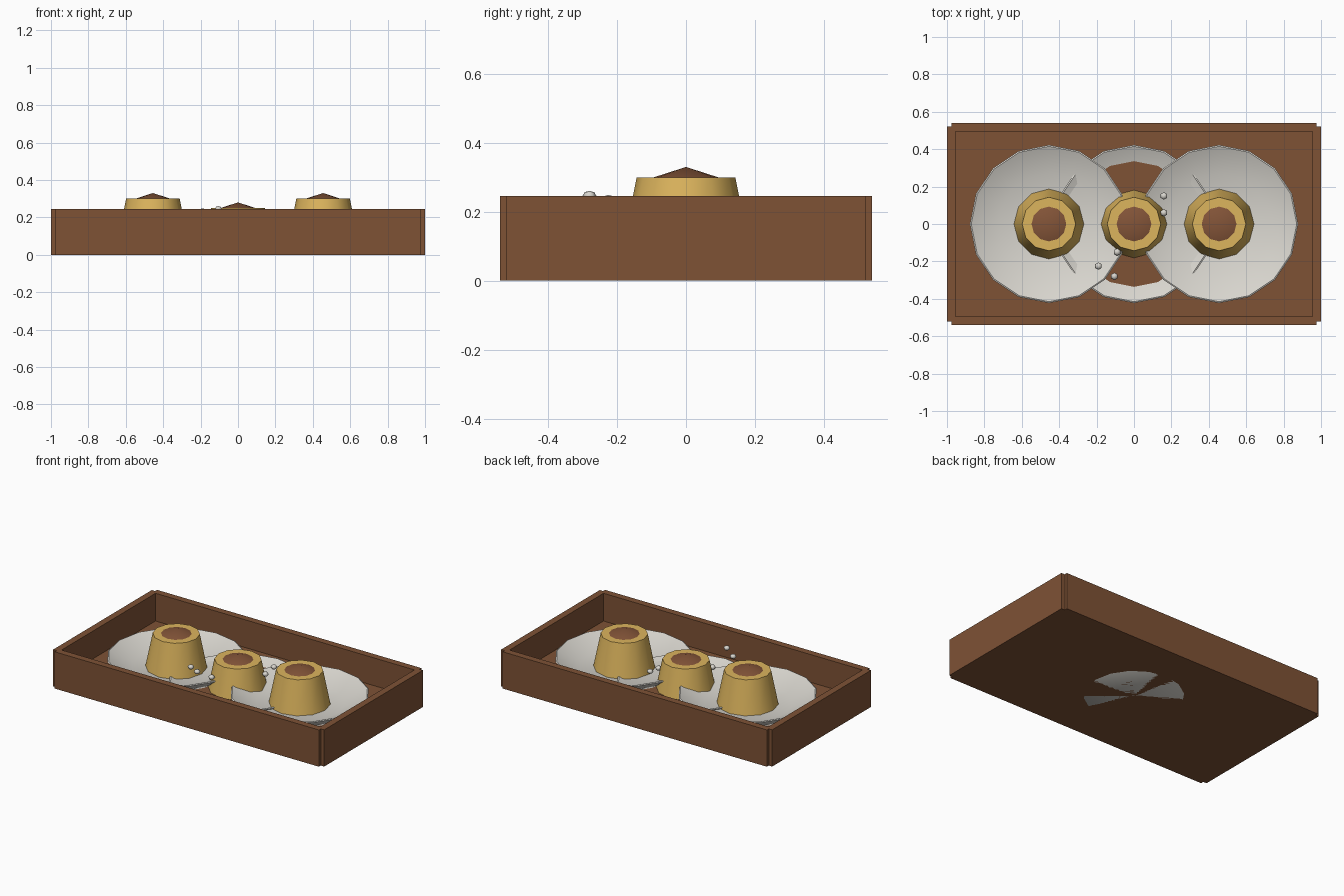
import bpy, bmesh, math

if "Cube" in bpy.data.objects:
    bpy.data.objects.remove(bpy.data.objects["Cube"])


def material(name, rgb):
    m = bpy.data.materials.new(name)
    m.diffuse_color = (*rgb, 1)
    m.use_nodes = True
    m.node_tree.nodes["Principled BSDF"].inputs["Base Color"].default_value = m.diffuse_color
    return m


WOOD = material("brown wood", (0.21, 0.085, 0.036))
CARAMEL = material("caramel brown", (0.23, 0.09, 0.04))
GOLD = material("custard gold", (0.72, 0.46, 0.11))
WHITE = material("porcelain white", (0.69, 0.67, 0.62))


def finish(bm, name, mat, loc=(0, 0, 0), smooth=0):
    bmesh.ops.recalc_face_normals(bm, faces=bm.faces)
    me = bpy.data.meshes.new(name)
    bm.to_mesh(me)
    bm.free()
    me.materials.append(mat)
    ob = bpy.data.objects.new(name, me)
    ob.location = loc
    bpy.context.collection.objects.link(ob)
    if smooth:
        bpy.ops.object.select_all(action='DESELECT')
        ob.select_set(True)
        bpy.context.view_layer.objects.active = ob
        bpy.ops.object.shade_smooth_by_angle(angle=math.radians(smooth))
    return ob


def box(name, x0, x1, y0, y1, z0, z1, mat):
    bm = bmesh.new()
    bmesh.ops.create_cube(bm, size=1)
    bmesh.ops.scale(bm, vec=(x1 - x0, y1 - y0, z1 - z0), verts=bm.verts)
    return finish(bm, name, mat, ((x0 + x1) / 2, (y0 + y1) / 2, (z0 + z1) / 2))


def lathe(name, profile, sides, mat, loc, smooth=40):
    """Spin an (r, z) profile about z."""
    bm = bmesh.new()
    vs = [bm.verts.new((r, 0, z)) for r, z in profile]
    es = [bm.edges.new(p) for p in zip(vs, vs[1:])]
    bmesh.ops.spin(bm, geom=vs + es, cent=(0, 0, 0), axis=(0, 0, 1),
                   angle=math.tau, steps=sides, use_merge=True)
    bmesh.ops.remove_doubles(bm, verts=bm.verts, dist=1e-4)
    return finish(bm, name, mat, loc, smooth)


# Tray: floor and four walls whose ends are stepped at the corners
box("tray_floor", -0.97, 0.97, -0.51, 0.51, 0, 0.06, WOOD)
for s, n in ((-1, "front"), (1, "back")):
    y = sorted((s * 0.495, s * 0.54))
    box(n + "_wall", -0.975, 0.975, *y, 0, 0.245, WOOD)
for s, n in ((-1, "left"), (1, "right")):
    x = sorted((s * 0.955, s))
    box(n + "_wall", *x, -0.52, 0.52, 0, 0.245, WOOD)

# Three servings: dished plate, custard and caramel cap; the middle one sits lower
PLATE = [(0, 0), (0.30, 0), (0.415, 0.085), (0.4225, 0.092),
         (0.415, 0.096), (0.27, 0.03), (0, 0.03)]
CUSTARD = [(0, 0.02), (0.187, 0.03), (0.143, 0.25), (0, 0.25)]
CAP = [(0, 0.24), (0.096, 0.249), (0, 0.28)]
for n, x, z in (("left", -0.455, 0.05), ("middle", 0, 0), ("right", 0.455, 0.05)):
    lathe(n + "_plate", PLATE, 16, WHITE, (x, 0, z))
    lathe(n + "_custard", CUSTARD, 12, GOLD, (x, 0, z))
    lathe(n + "_caramel", CAP, 12, CARAMEL, (x, 0, z))

# Small white sugar beads
for i, p in enumerate([(0.16, 0.15, 0.184), (0.16, 0.06, 0.171), (-0.19, -0.225, 0.234),
                       (-0.105, -0.28, 0.246), (-0.09, -0.15, 0.164)]):
    bm = bmesh.new()
    bmesh.ops.create_uvsphere(bm, u_segments=6, v_segments=4, radius=0.02)
    bmesh.ops.scale(bm, vec=(1, 1, 0.75), verts=bm.verts)
    finish(bm, f"sugar_bead_{i + 1}", WHITE, p, 65)
